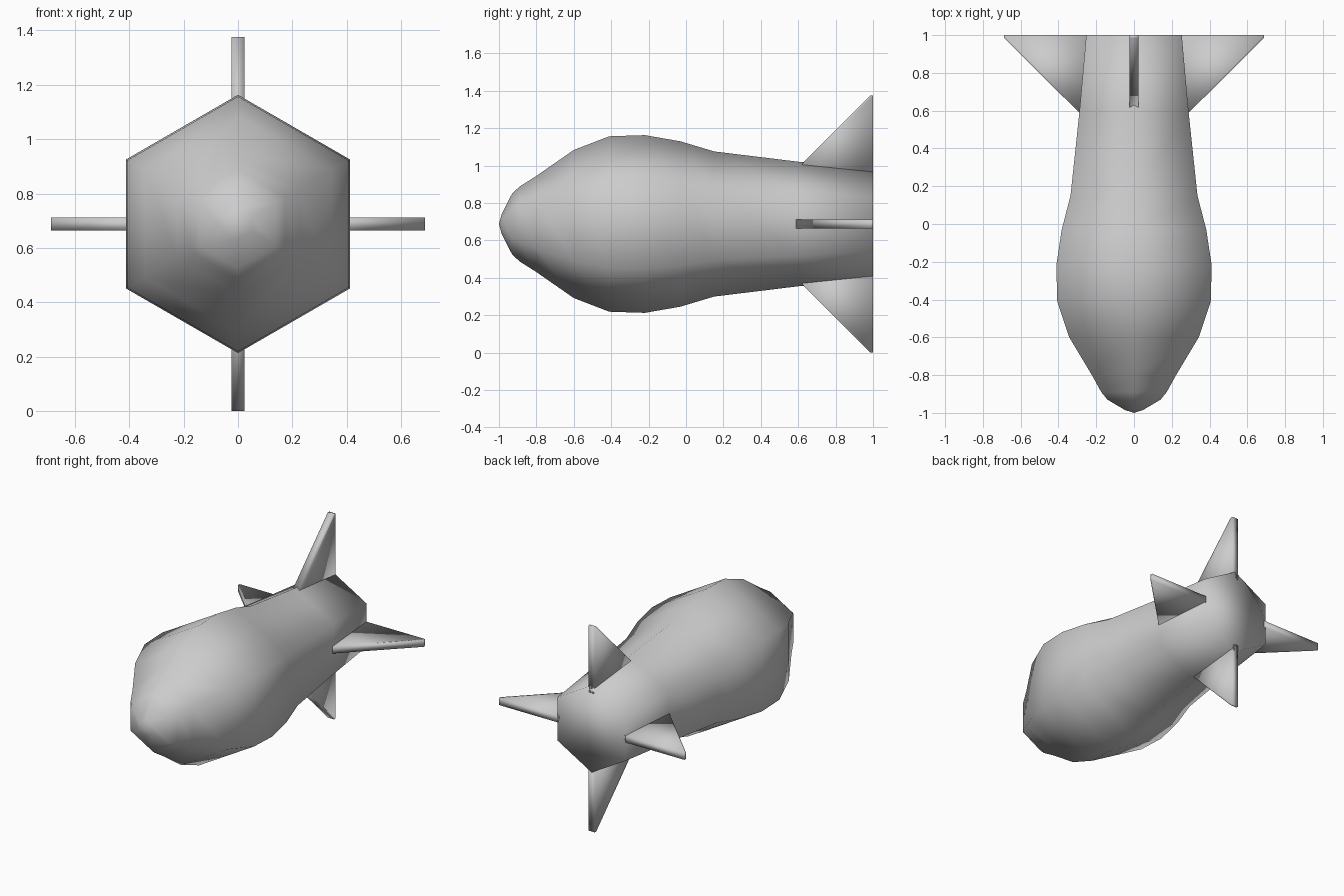
import bpy, bmesh
from math import sin, cos, pi
from mathutils import Matrix

if "Cube" in bpy.data.objects:
    bpy.data.objects.remove(bpy.data.objects["Cube"])

CZ = 0.688  # height of the long axis


def finish(bm, name):
    bmesh.ops.recalc_face_normals(bm, faces=bm.faces)
    for f in bm.faces:
        f.smooth = True
    me = bpy.data.meshes.new(name)
    bm.to_mesh(me)
    bm.free()
    ob = bpy.data.objects.new(name, me)
    bpy.context.collection.objects.link(ob)
    return ob


# Body: six-sided rings (y, radius) from nose to tail, smooth shaded
profile = [(-0.985, 0.055), (-0.93, 0.162), (-0.89, 0.2), (-0.8, 0.257), (-0.6, 0.396),
           (-0.41, 0.469), (-0.22, 0.475), (-0.03, 0.442), (0.15, 0.388),
           (0.6, 0.333), (1.0, 0.292)]
bm = bmesh.new()
rings = [[bm.verts.new((r * sin(k * pi / 3), y, CZ + r * cos(k * pi / 3)))
          for k in range(6)] for y, r in profile]
for a, b in zip(rings, rings[1:]):
    for k in range(6):
        n = (k + 1) % 6
        bm.faces.new((a[k], a[n], b[n], b[k]))
nose = bm.verts.new((0, -1, CZ))
for k in range(6):
    bm.faces.new((nose, rings[0][k], rings[0][(k + 1) % 6]))
bm.faces.new(rings[-1])
finish(bm, "body")

# Fins: thin swept triangles, one outline (y, radial distance) turned four times
outline = [(0.54, 0.24), (0.985, 0.688), (1.0, 0.688), (1.0, 0.24)]
half = 0.0235
for i, name in enumerate(("top_fin", "right_fin", "bottom_fin", "left_fin")):
    bm = bmesh.new()
    face = bm.faces.new([bm.verts.new((-half, y, r)) for y, r in outline])
    ext = bmesh.ops.extrude_face_region(bm, geom=[face])
    bmesh.ops.translate(bm, vec=(2 * half, 0, 0),
                        verts=[v for v in ext["geom"] if isinstance(v, bmesh.types.BMVert)])
    bm.transform(Matrix.Translation((0, 0, CZ)) @ Matrix.Rotation(i * pi / 2, 4, 'Y'))
    finish(bm, name)
